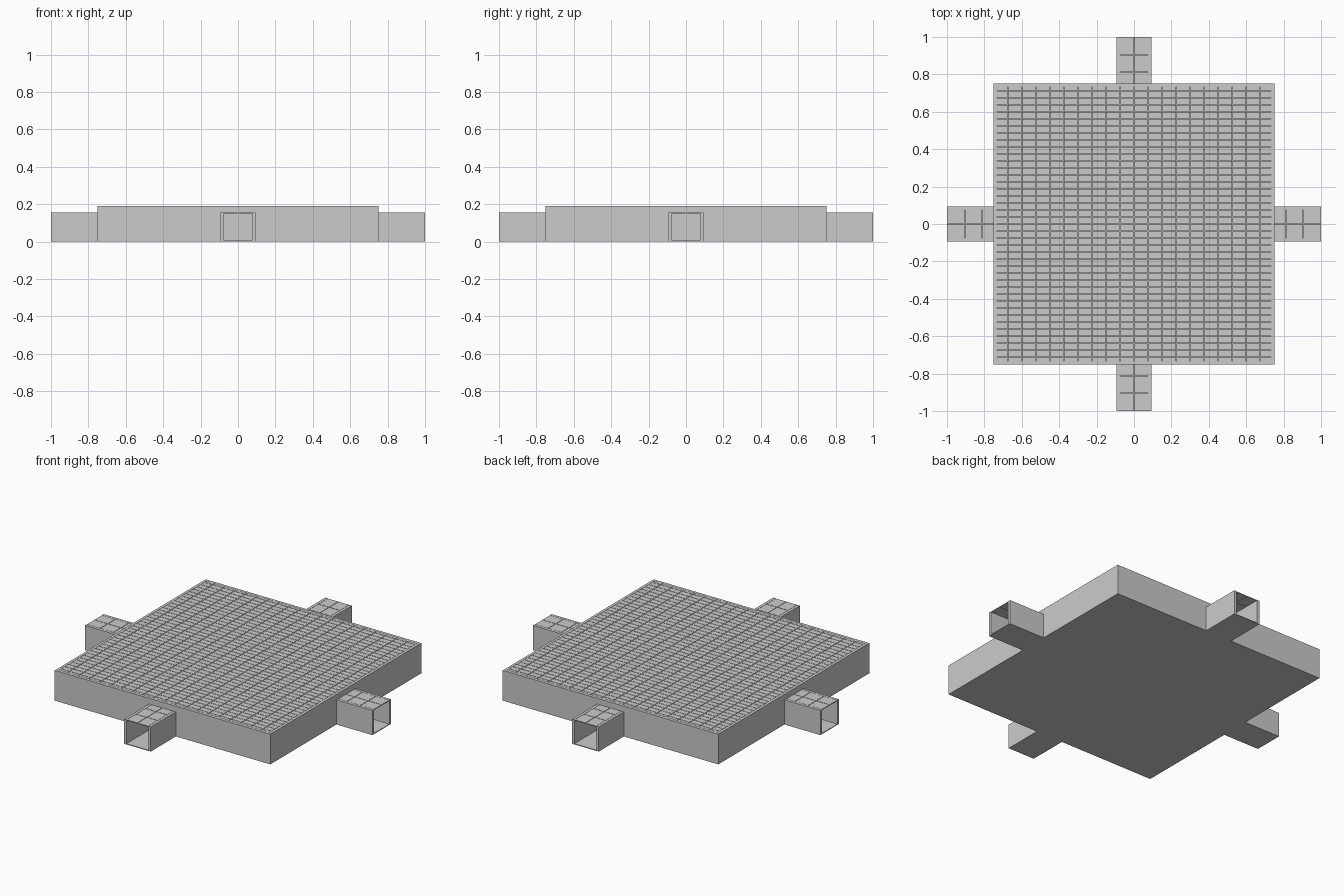
import bpy, bmesh
from mathutils import Matrix, Vector

if "Cube" in bpy.data.objects:
    bpy.data.objects.remove(bpy.data.objects["Cube"])

HALF, H = 0.75, 0.19            # basin half width, height
ARM_END, ARM_W, ARM_H = 1.0, 0.093, 0.155
WALL, SHEET, GAP = 0.017, 0.005, 0.003


def add_box(bm, x0, x1, y0, y1, z0, z1):
    m = Matrix.Translation(((x0 + x1) / 2, (y0 + y1) / 2, (z0 + z1) / 2))
    m = m @ Matrix.Diagonal((x1 - x0, y1 - y0, z1 - z0, 1))
    bmesh.ops.create_cube(bm, size=1, matrix=m)


def finish(bm, name, turn=0):
    bmesh.ops.rotate(bm, verts=bm.verts, cent=(0, 0, 0),
                     matrix=Matrix.Rotation(turn, 3, 'Z'))
    me = bpy.data.meshes.new(name)
    bm.to_mesh(me)
    bm.free()
    ob = bpy.data.objects.new(name, me)
    bpy.context.collection.objects.link(ob)


def add_tiles(bm, xs, ys, top):
    # thin slabs between successive grid lines, separated by narrow slots
    g = GAP / 2
    for x0, x1 in zip(xs, xs[1:]):
        for y0, y1 in zip(ys, ys[1:]):
            add_box(bm, x0 + g, x1 - g, y0 + g, y1 - g, top - SHEET, top)


def grid_lines(step, limit):
    n = int(limit / step)
    return [-limit] + [k * step for k in range(-n, n + 1)] + [limit]


# Basin floor and four walls
inner = HALF - WALL
bm = bmesh.new()
add_box(bm, -HALF, HALF, -HALF, HALF, 0, SHEET)
for s in (-1, 1):
    a, b = sorted((s * inner, s * HALF))
    add_box(bm, a, b, -HALF, HALF, SHEET, H)
    add_box(bm, -inner, inner, a, b, SHEET, H)
finish(bm, "basin")

# Slotted cover over the basin
bm = bmesh.new()
add_tiles(bm, grid_lines(0.075, inner), grid_lines(0.0375, inner), H)
finish(bm, "basin_cover")

# Four open-ended channels with slotted covers
for i, side in enumerate(("right", "back", "left", "front")):
    turn = i * 1.5707963
    w = ARM_W - WALL
    bm = bmesh.new()
    add_box(bm, HALF, ARM_END, -ARM_W, ARM_W, 0, SHEET)
    for s in (-1, 1):
        a, b = sorted((s * w, s * ARM_W))
        add_box(bm, HALF, ARM_END, a, b, SHEET, ARM_H)
    finish(bm, side + "_channel", turn)

    bm = bmesh.new()
    add_tiles(bm, [HALF, 0.8125, 0.906, ARM_END], [-w, 0, w], ARM_H)
    finish(bm, side + "_channel_cover", turn)
